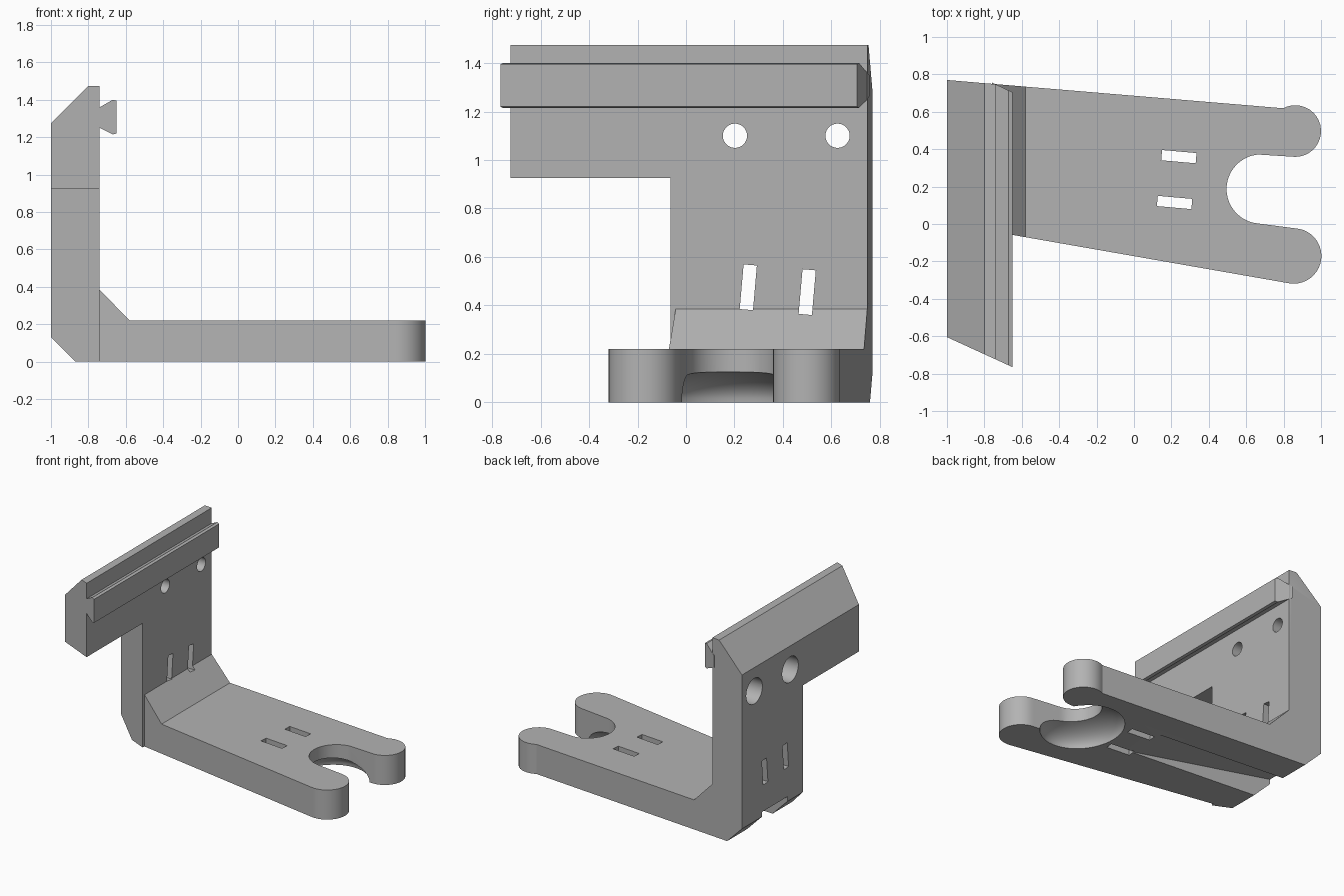
import bpy, bmesh, math
from mathutils import Matrix

cube = bpy.data.objects.get("Cube")
if cube:
    bpy.data.objects.remove(cube)

grey = bpy.data.materials.new("plain grey")
grey.use_nodes = True
grey.diffuse_color = (0.45, 0.45, 0.45, 1)
grey.node_tree.nodes["Principled BSDF"].inputs["Base Color"].default_value = (0.45, 0.45, 0.45, 1)


def add(name, bm):
    bmesh.ops.recalc_face_normals(bm, faces=bm.faces)
    mesh = bpy.data.meshes.new(name)
    bm.to_mesh(mesh)
    bm.free()
    mesh.materials.append(grey)
    obj = bpy.data.objects.new(name, mesh)
    bpy.context.collection.objects.link(obj)
    return obj


def loft(name, ring_a, ring_b):
    """Solid between two matching rings."""
    bm = bmesh.new()
    a = [bm.verts.new(p) for p in ring_a]
    b = [bm.verts.new(p) for p in ring_b]
    n = len(a)
    bm.faces.new(a)
    bm.faces.new(b[::-1])
    for i in range(n):
        bm.faces.new((a[i], a[(i + 1) % n], b[(i + 1) % n], b[i]))
    return add(name, bm)


def skew_prism(name, profile, front, back):
    """Side profile in x, z whose two ends follow slanted lines."""
    return loft(name, [(x, front(x), z) for x, z in profile],
                [(x, back(x), z) for x, z in profile])


def box(name, center, size, axis="Z", angle=0):
    bm = bmesh.new()
    m = (Matrix.Translation(center) @ Matrix.Rotation(math.radians(angle), 4, axis)
         @ Matrix.Diagonal((*size, 1)))
    bmesh.ops.create_cube(bm, size=1, matrix=m)
    return add(name, bm)


def rod(name, center, radius, length):
    bm = bmesh.new()
    m = Matrix.Translation(center) @ Matrix.Rotation(math.pi / 2, 4, "Y")
    bmesh.ops.create_cone(bm, cap_ends=True, segments=48, radius1=radius,
                          radius2=radius, depth=length, matrix=m)
    return add(name, bm)


def boolean(target, other, operation="DIFFERENCE"):
    mod = target.modifiers.new(operation.title(), "BOOLEAN")
    mod.operation = operation
    mod.solver = "EXACT"
    mod.object = other
    bpy.context.view_layer.objects.active = target
    bpy.ops.object.modifier_apply(modifier=mod.name)
    bpy.data.objects.remove(other)


def arc(cx, cy, r, start, end, steps=20):
    angles = [math.radians(start + (end - start) * i / steps) for i in range(steps + 1)]
    return [(cx + r * math.cos(t), cy + r * math.sin(t)) for t in angles]


def back_line(x):
    return 0.77 - 0.086 * (x + 1)


def front_line(x):
    return -0.605 - 0.457 * (x + 1)


# Upright plate with chamfered rear corners and a stepped lower front
bracket = skew_prism("bracket", [(-1, 0.13), (-0.87, 0), (-0.74, 0), (-0.74, 1.475),
                                 (-0.8, 1.475), (-1, 1.275)], front_line, back_line)
step = skew_prism("step_cutter", [(-1.2, -0.2), (-0.5, -0.2), (-0.5, 0.925), (-1.2, 0.925)],
                  lambda x: -2, lambda x: front_line(x) + 0.66)
boolean(bracket, step)

# Forked arm, cut to thickness with a sloped brace at the plate
outline = [(-0.8, -0.032), (-0.8, back_line(-0.8))]
outline += arc(0.862, 0.497, 0.138, 118, -90)
outline += arc(0.68, 0.187, 0.185, 95, 264, 32)
outline += arc(0.854, -0.171, 0.148, 87, -100)
arm = loft("arm", [(x, y, 0) for x, y in outline], [(x, y, 0.6) for x, y in outline])
trim = skew_prism("arm_trim", [(-0.95, 0.602), (-0.58, 0.22), (1.2, 0.22), (1.2, 0.8),
                               (-0.95, 0.8)], lambda x: -2, lambda x: 2)
boolean(arm, trim)

# Rounded hollow under the fork
bm = bmesh.new()
bmesh.ops.create_uvsphere(bm, u_segments=48, v_segments=24, radius=1,
                          matrix=Matrix.Translation((0.61, 0.185, 0))
                          @ Matrix.Diagonal((0.27, 0.31, 0.14, 1)))
boolean(arm, add("hollow_cutter", bm))
boolean(bracket, arm, "UNION")

# Dovetail rail, mitred at the back end
rail = skew_prism("rail", [(-0.76, 1.262), (-0.74, 1.25), (-0.67, 1.215), (-0.65, 1.22),
                           (-0.65, 1.395), (-0.67, 1.4), (-0.74, 1.36), (-0.76, 1.35)],
                  front_line, lambda x: 0.747 - 0.47 * (x + 0.74))
boolean(bracket, rail, "UNION")

# Sloping channel under the arm, deepest at the rear
channel = skew_prism("channel_cutter", [(-1.1, -0.2), (0.3, -0.2), (0.3, -0.02), (-1.1, 0.18)],
                     lambda x: 0.15 - 0.086 * x, lambda x: 0.45 - 0.086 * x)
boolean(bracket, channel)

# Strap slots through the arm and plate
for x, y in [(0.24, 0.36), (0.217, 0.115)]:
    boolean(bracket, box("arm_slot", (x, y, 0.1), (0.185, 0.055, 0.6), "Z", -5))
for y, z in [(0.257, 0.475), (0.5, 0.455)]:
    boolean(bracket, box("plate_slot", (-0.85, y, z), (0.5, 0.055, 0.185), "X", -5))

# Screw holes with wider rear pockets
for y in (0.202, 0.625):
    boolean(bracket, rod("hole", (-0.85, y, 1.1), 0.05, 0.6))
    boolean(bracket, rod("hole_pocket", (-1, y, 1.1), 0.095, 0.28))

bpy.ops.object.select_all(action="DESELECT")
bracket.select_set(True)
bpy.context.view_layer.objects.active = bracket
bpy.ops.object.shade_smooth_by_angle(angle=math.radians(25))
